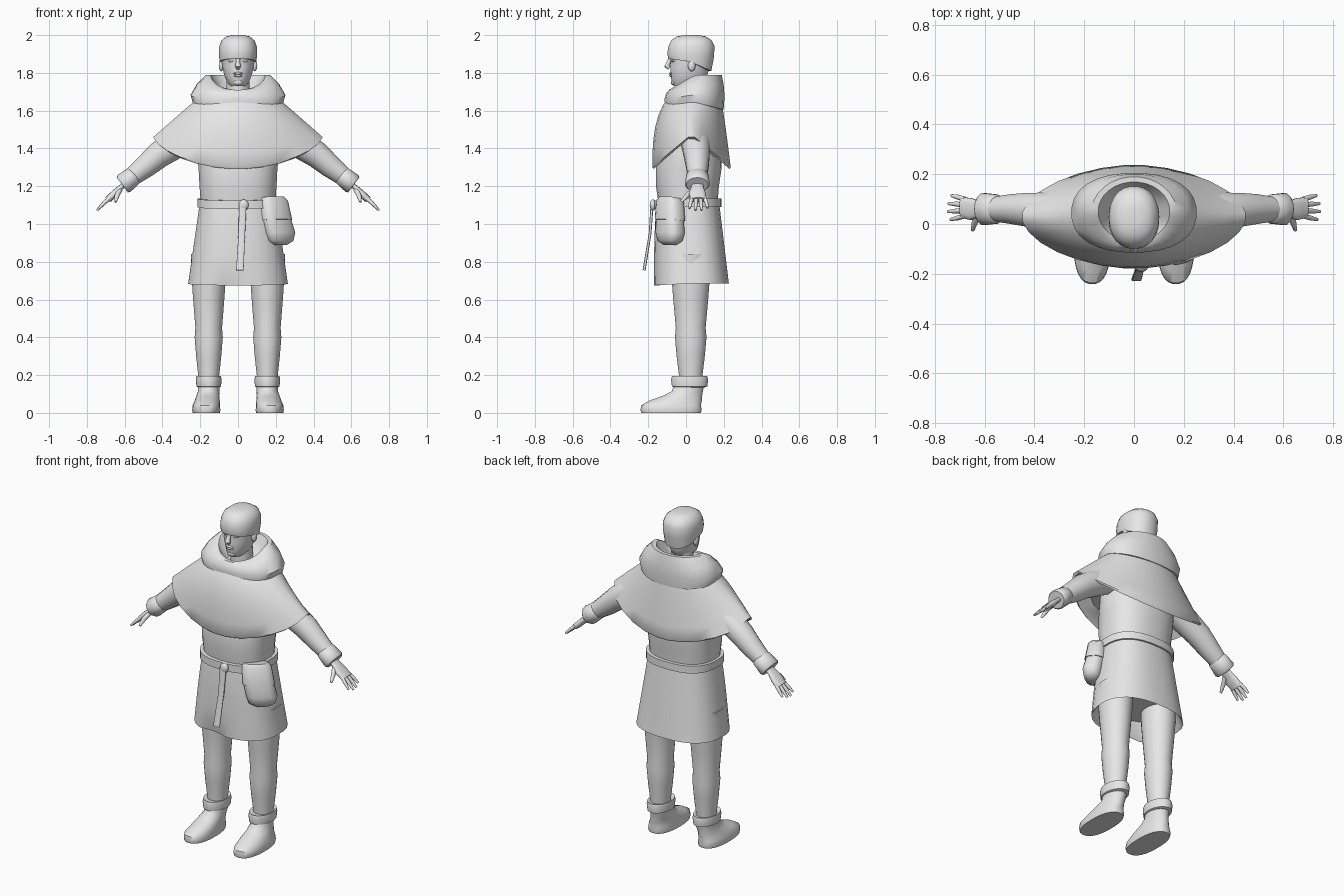
import bpy
import bmesh
from math import cos, sin, pi
from mathutils import Vector, Matrix

old = bpy.data.objects.get("Cube")
if old:
    bpy.data.objects.remove(old, do_unlink=True)

grey = bpy.data.materials.new("light grey")
grey.use_nodes = True
grey.diffuse_color = (.8, .8, .8, 1)
shader = grey.node_tree.nodes["Principled BSDF"]
shader.inputs["Base Color"].default_value = grey.diffuse_color
parts = []


def add(name, bm):
    mesh = bpy.data.meshes.new(name)
    bm.to_mesh(mesh)
    bm.free()
    mesh.materials.append(grey)
    obj = bpy.data.objects.new(name, mesh)
    bpy.context.collection.objects.link(obj)
    parts.append(obj)
    return obj


def outline(count, square):
    """Points of a unit superellipse; a higher square is boxier."""
    def bend(value):
        return abs(value) ** (2 / square) * (1 if value > 0 else -1)
    angles = [2 * pi * (k + .5) / count for k in range(count)]
    return [(bend(cos(a)), bend(sin(a))) for a in angles]


def ring(z, half, front, back, x=0, square=2, dip=0, rear=0):
    """Level loop from front to back; dip and rear lower those ends."""
    middle, depth = (front + back) / 2, (back - front) / 2
    return [Vector((x + half * c, middle + depth * s,
                    z - dip * max(-s, 0) - rear * max(s, 0)))
            for c, s in outline(28, square)]


def lip(loop, scale, rise=0):
    """Copy of a loop drawn in towards its centre, for hems and rims."""
    centre = sum(loop, Vector()) / len(loop)
    return [Vector((centre.x + (p.x - centre.x) * scale,
                    centre.y + (p.y - centre.y) * scale, p.z + rise)) for p in loop]


def skin(name, loops):
    """Bridge loops in order and cap both ends."""
    bm = bmesh.new()
    rows = [[bm.verts.new(p) for p in loop] for loop in loops]
    count = len(rows[0])
    for low, high in zip(rows, rows[1:]):
        for k in range(count):
            j = (k + 1) % count
            bm.faces.new((low[k], low[j], high[j], high[k]))
    bm.faces.new(rows[0][::-1])
    bm.faces.new(rows[-1])
    bmesh.ops.recalc_face_normals(bm, faces=bm.faces)
    return add(name, bm)


def tube(name, path, side, flat=1, square=2, flip=1):
    """Sweep along (x, y, z, radius); flat is the thickness ratio across side."""
    points = [Vector((x * flip, y, z)) for x, y, z, r in path]
    side = Vector(side).normalized()
    loops = []
    for i, p in enumerate(points):
        along = points[min(i + 1, len(points) - 1)] - points[max(i - 1, 0)]
        up = along.cross(side).normalized() * flat
        r = path[i][-1]
        loops.append([p + (side * c + up * s) * r for c, s in outline(14, square)])
    return skin(name, loops)


def blob(name, centre, size):
    bm = bmesh.new()
    place = Matrix.Translation(centre) @ Matrix.Diagonal((*size, 1))
    bmesh.ops.create_uvsphere(bm, u_segments=12, v_segments=8, radius=1, matrix=place)
    return add(name, bm)


def steps(count):
    return [k / count for k in range(count + 1)]


across, deep = (1, 0, 0), (0, 1, 0)

# Tunic body, bloused over the belt
skin("tunic_body", [
    ring(z=1.07, half=.195, front=-.14, back=.165, square=2.4),
    ring(z=1.2, half=.205, front=-.16, back=.175, square=2.4),
    ring(z=1.3, half=.21, front=-.16, back=.19, square=2.4),
    ring(z=1.42, half=.23, front=-.14, back=.19),
    ring(z=1.6, half=.16, front=-.08, back=.16)])

# Flared skirt with a folded hem and a pleat at the front slit
flare = [ring(z=.685 + .415 * t, half=.265 - .06 * t, front=-.17 + .015 * t ** 4,
              back=.228 - .05 * t, square=2.5, dip=.01 * (1 - t)) for t in steps(5)]
skirt = skin("tunic_skirt", [lip(flare[0], .8, .1), lip(flare[0], .96, .01)] + flare)
for v in skirt.data.vertices:
    if v.co.z < .72 and v.co.y < -.12 and -.12 < v.co.x < -.01:
        v.co += Vector((.03, .02, 0))

# Belt with knot and hanging strap
band = [ring(z=z, half=.216, front=-.17, back=.19, square=2.5, dip=.01)
        for z in (1.09, 1.135)]
skin("belt", [lip(band[0], .9)] + band + [lip(band[1], .9)])
blob("belt_knot", (.03, -.175, 1.1), (.026, .017, .03))
tube("belt_strap", [(.025, -.18, 1.1, .02), (.02, -.19, .95, .018),
                    (.01, -.222, .755, .02)], across, flat=.4, square=4)

# Pouch on the left hip, with a flap over its upper half
hip = (.8, .6, 0)
pouch = [(x, -.085, z, r) for x, z, r in (
    (.18, 1.14, .06), (.185, 1.12, .078), (.2, 1.02, .086),
    (.22, .95, .088), (.222, .91, .075), (.222, .89, .04))]
flap = [(x, y, z, r + .005) for x, y, z, r in pouch[:3]]
tube("pouch", pouch, hip, flat=.65, square=2.8)
tube("pouch_flap", flap, hip, flat=.67, square=2.8)

# Shoulder cape, its hem falling lower at the front and back
cape = [ring(z=1.475 + .2 * t, half=.452 - .25 * t, front=-.18 + .09 * t ** 2.5,
             back=.238 - .055 * t, square=1.8 + .2 * t, dip=.175 * (1 - t) ** 1.5,
             rear=.175 * (1 - t) ** 1.5) for t in steps(6)]
skin("shoulder_cape", [lip(cape[0], .75, .03), lip(cape[0], .97, -.01)] + cape)

# Hood lying round the neck, open at the front
collar = [
    ring(z=1.645, half=.24, front=-.11, back=.2, square=2.3, dip=.025, rear=.04),
    ring(z=1.685, half=.252, front=-.115, back=.205, square=2.3, dip=.025, rear=.01),
    ring(z=1.74, half=.22, front=-.107, back=.2, square=2.2, dip=.05),
    ring(z=1.79, half=.17, front=-.09, back=.19, dip=.08)]
skin("hood", [lip(collar[0], .85)] + collar
     + [lip(collar[-1], .85), lip(collar[-1], .7, -.04), lip(collar[-1], .5, -.08)])

# Neck and head
tube("neck", [(0, .04, 1.6, .065), (0, .035, 1.8, .06)], across)
skin("head", [
    ring(z=1.73, half=.04, front=-.065, back=.07),
    ring(z=1.755, half=.06, front=-.078, back=.1),
    ring(z=1.79, half=.074, front=-.08, back=.115),
    ring(z=1.835, half=.083, front=-.085, back=.125),
    ring(z=1.865, half=.086, front=-.08, back=.13),
    ring(z=1.885, half=.088, front=-.088, back=.135),
    ring(z=1.94, half=.08, front=-.075, back=.125)])
tube("nose", [(0, -.078, 1.885, .009), (0, -.093, 1.855, .011),
              (0, -.1, 1.836, .016), (0, -.088, 1.824, .01)], across)
blob("upper_lip", (0, -.078, 1.797), (.026, .012, .007))
blob("lower_lip", (0, -.077, 1.785), (.022, .012, .007))
blob("chin", (0, -.066, 1.75), (.026, .014, .016))

# Bowl-shaped hair, longer at the nape
fringe = ring(z=1.86, half=.097, front=-.094, back=.135, square=2.2, dip=-.015, rear=.05)
crown = ring(z=1.94, half=.1, front=-.094, back=.152, square=2.2)
skin("hair_cap", [lip(fringe, .88), fringe,
                  ring(z=1.9, half=.102, front=-.1, back=.148, square=2.2, rear=.02),
                  crown, lip(crown, .88, .032), lip(crown, .62, .053), lip(crown, .3, .06)])

for flip, label in ((1, "left_"), (-1, "right_")):
    blob(label + "eye", (.035 * flip, -.066, 1.863), (.017, .012, .007))
    blob(label + "ear", (.089 * flip, .03, 1.838), (.013, .02, .03))

    # Sleeve and turned cuff
    tube(label + "sleeve", [(.2, .045, 1.5, .08), (.32, .05, 1.43, .078),
                            (.42, .057, 1.365, .07), (.49, .06, 1.305, .061),
                            (.58, .06, 1.235, .047)], deep, flip=flip)
    tube(label + "cuff", [(.545, .06, 1.262, .05), (.552, .06, 1.256, .06),
                          (.605, .06, 1.213, .066), (.613, .06, 1.207, .058)],
         deep, flat=.85, flip=flip)

    # Hand with four spread fingers and a thumb
    tube(label + "palm", [(.59, .06, 1.22, .03), (.625, .06, 1.19, .034),
                          (.655, .06, 1.16, .045), (.69, .066, 1.127, .042)],
         deep, flat=.42, square=2.5, flip=flip)
    for k, reach in enumerate((.05, .06, .058, .046)):
        fan = k - 1.5
        root = .066 + .022 * fan
        tube(label + "finger", [(.68, root, 1.138, .011),
                                (.685 + reach / 2, root + .006 * fan, 1.135 - reach / 2, .01),
                                (.687 + reach, root + .01 * fan, 1.132 - reach, .006)],
             deep, flip=flip)
    tube(label + "thumb", [(.625, .04, 1.18, .014), (.64, .005, 1.15, .013),
                           (.648, -.025, 1.118, .007)], across, flip=flip)

    # Leg, swelling at the calf and thigh
    stance = .155 * flip
    skin(label + "leg", [
        ring(z=z, half=r, front=.025 - 1.12 * r, back=.025 + 1.12 * r, x=stance)
        for z, r in ((.12, .053), (.2, .056), (.3, .067), (.4, .075), (.45, .071),
                     (.6, .083), (.7, .09), (.84, .095))])

    # Boot with a folded top
    sole = ring(z=.015, half=.075, front=-.242, back=.084, x=.168 * flip, square=2.4)
    skin(label + "boot", [
        lip(sole, .97, -.015), sole, lip(sole, .97, .025),
        ring(z=.065, half=.067, front=-.195, back=.085, x=.163 * flip),
        ring(z=.09, half=.061, front=-.125, back=.086, x=.16 * flip),
        ring(z=.115, half=.057, front=-.075, back=.09, x=stance),
        ring(z=.16, half=.058, front=-.06, back=.1, x=stance)])
    fold = ring(z=.175, half=.069, front=-.08, back=.118, x=stance)
    skin(label + "boot_top", [lip(fold, .8, -.04), lip(fold, .95, -.035), fold,
                              lip(fold, .95, .019), lip(fold, .75, .013)])

# Smooth shading with crisp creases
bpy.ops.object.select_all(action="DESELECT")
for obj in parts:
    obj.select_set(True)
bpy.context.view_layer.objects.active = parts[0]
bpy.ops.object.shade_smooth_by_angle(angle=.8)
